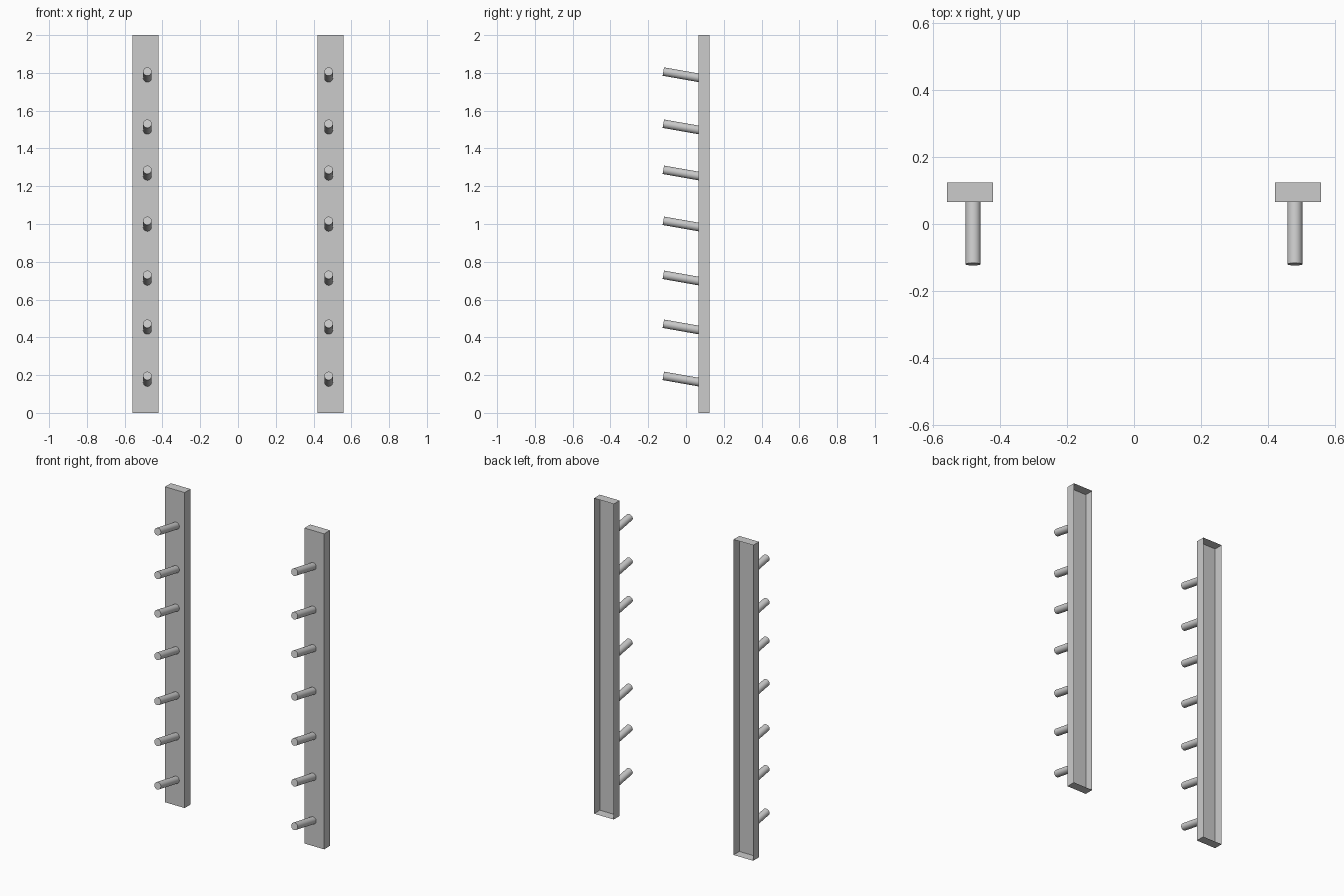
import bpy, bmesh
from math import radians, sin, cos, tan
from mathutils import Matrix

cube = bpy.data.objects.get("Cube")
if cube:
    bpy.data.objects.remove(cube)

grey = bpy.data.materials.new("plain_grey")
grey.use_nodes = True
colour = (0.6, 0.6, 0.6, 1)
grey.diffuse_color = colour
grey.node_tree.nodes["Principled BSDF"].inputs["Base Color"].default_value = colour

FRONT, BACK = 0.066, 0.124      # depth of the rail
INNER, OUTER = 0.42, 0.558      # width of the rail
HEIGHT = 2.0
PEG_X, PEG_R, PEG_TIP = 0.48, 0.0225, -0.12
TILT = radians(10)
TIP_HEIGHTS = (0.196, 0.472, 0.731, 1.017, 1.287, 1.531, 1.807)


def finish(bm, name):
    mesh = bpy.data.meshes.new(name)
    bm.to_mesh(mesh)
    bm.free()
    mesh.materials.append(grey)
    obj = bpy.data.objects.new(name, mesh)
    bpy.context.collection.objects.link(obj)
    return obj


def make_rail(side, label):
    # Thin-walled channel, open at the back
    bm = bmesh.new()
    bmesh.ops.create_cube(bm, size=1, matrix=Matrix.Translation(
        (side * (INNER + OUTER) / 2, (FRONT + BACK) / 2, HEIGHT / 2))
        @ Matrix.Diagonal((OUTER - INNER, BACK - FRONT, HEIGHT, 1)))
    back = [f for f in bm.faces if f.normal.y > 0.9]
    bmesh.ops.delete(bm, geom=back, context='FACES_ONLY')
    finish(bm, label + "_rail")


def make_peg(side, tip_z, name):
    # Cylinder tilted up towards its tip, its root cut flush with the rail
    length = (FRONT - PEG_TIP) / cos(TILT)
    bm = bmesh.new()
    bmesh.ops.create_cone(bm, cap_ends=True, segments=32, radius1=PEG_R,
                          radius2=PEG_R, depth=length,
                          matrix=Matrix.Translation((0, 0, -length / 2)))
    bm.transform(Matrix.Translation((side * PEG_X, PEG_TIP, tip_z))
                 @ Matrix.Rotation(radians(90) - TILT, 4, 'X'))
    for v in bm.verts:
        if v.co.y > (FRONT + PEG_TIP) / 2:
            v.co.z -= (FRONT - v.co.y) * tan(TILT)
            v.co.y = FRONT
    obj = finish(bm, name)
    bpy.ops.object.select_all(action='DESELECT')
    obj.select_set(True)
    bpy.context.view_layer.objects.active = obj
    bpy.ops.object.shade_smooth_by_angle(angle=radians(40))


for side, label in ((1, "left"), (-1, "right")):
    make_rail(side, label)
    for i, z in enumerate(TIP_HEIGHTS, 1):
        make_peg(side, z, f"{label}_peg_{i}")
